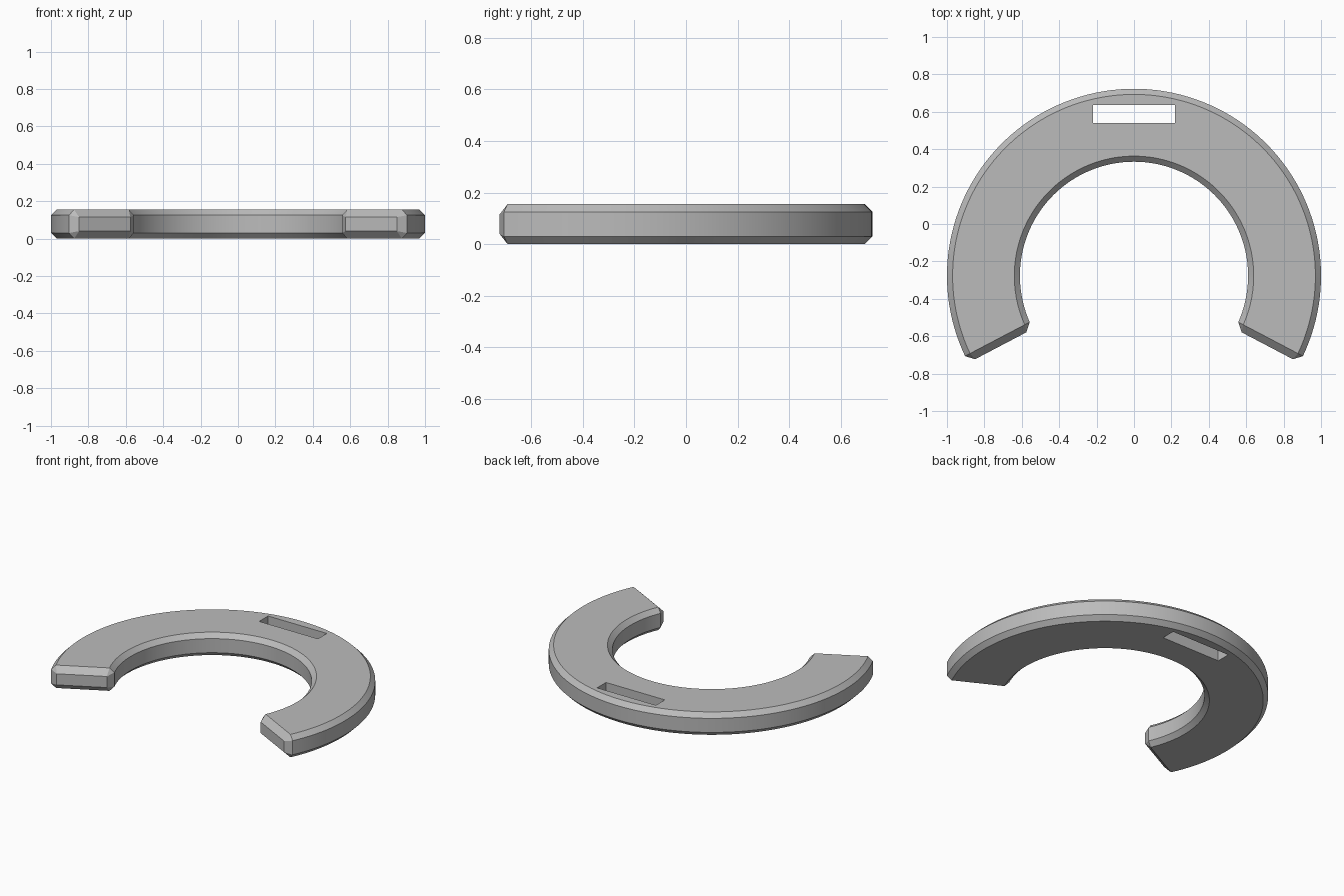
import bpy, bmesh
from math import asin, sin, cos, pi, radians
from mathutils import Vector

cube = bpy.data.objects.get("Cube")
if cube:
    bpy.data.objects.remove(cube, do_unlink=True)

CENTRE_Y = -0.277
HEIGHT = 0.155
R_IN, R_OUT = 0.61, 1.0
EDGE = 0.03            # chamfer along the arc
TIP = 0.04             # chamfer around the two ends
END_ANGLE = radians(27.7)
SEGMENTS = 96

grey = bpy.data.materials.new("grey")
grey.use_nodes = True
colour = (0.5, 0.5, 0.5, 1)
grey.diffuse_color = colour
grey.node_tree.nodes["Principled BSDF"].inputs["Base Color"].default_value = colour


def make_object(name, bm):
    bmesh.ops.recalc_face_normals(bm, faces=bm.faces)
    mesh = bpy.data.meshes.new(name)
    bm.to_mesh(mesh)
    bm.free()
    mesh.materials.append(grey)
    ob = bpy.data.objects.new(name, mesh)
    bpy.context.collection.objects.link(ob)
    return ob


def polar(r, angle, z):
    return Vector((r * cos(angle), CENTRE_Y + r * sin(angle), z))


def section():
    """Chamfered rectangle as (radius, height), two points per corner."""
    lo, hi = EDGE, HEIGHT - EDGE
    return [(R_IN, lo), (R_IN + EDGE, 0), (R_OUT - EDGE, 0), (R_OUT, lo),
            (R_OUT, hi), (R_OUT - EDGE, HEIGHT), (R_IN + EDGE, HEIGHT), (R_IN, hi)]


# Open ring: sweep the section, stopping short of the end planes
bm = bmesh.new()
rings = []
for i in range(SEGMENTS + 1):
    ring = []
    for r, z in section():
        start = -END_ANGLE + asin(TIP / r)
        angle = start + (pi - 2 * start) * i / SEGMENTS
        ring.append(bm.verts.new(polar(r, angle, z)))
    rings.append(ring)
for a, b in zip(rings, rings[1:]):
    for j in range(8):
        k = (j + 1) % 8
        bm.faces.new((a[j], a[k], b[k], b[j]))

# Chamfered ends: close each section down to a smaller flat rectangle
tip_in, tip_out = R_IN + TIP, R_OUT - TIP
tip_corners = [(tip_in, TIP), (tip_out, TIP),
               (tip_out, HEIGHT - TIP), (tip_in, HEIGHT - TIP)]
for ring, angle in ((rings[0], -END_ANGLE), (rings[-1], pi + END_ANGLE)):
    cap = [bm.verts.new(polar(r, angle, z)) for r, z in tip_corners]
    bm.faces.new(cap)
    for k in range(4):
        n = (k + 1) % 4
        bm.faces.new((ring[2 * k], ring[2 * k + 1], cap[k]))
        bm.faces.new((ring[2 * k + 1], ring[2 * n], cap[n], cap[k]))
body = make_object("open_ring", bm)

# Rectangular slot through the back of the ring
bm = bmesh.new()
bmesh.ops.create_cube(bm, size=1)
bmesh.ops.scale(bm, vec=(0.44, 0.095, 1), verts=bm.verts)
bmesh.ops.translate(bm, vec=(0, 0.588, 0), verts=bm.verts)
cutter = make_object("slot_cutter", bm)
cutter.hide_render = True

cut = body.modifiers.new("slot", 'BOOLEAN')
cut.operation = 'DIFFERENCE'
cut.solver = 'EXACT'
cut.object = cutter
bpy.ops.object.select_all(action='DESELECT')
bpy.context.view_layer.objects.active = body
body.select_set(True)
bpy.ops.object.modifier_apply(modifier=cut.name)
bpy.data.objects.remove(cutter, do_unlink=True)

# Smooth curved walls, crisp chamfers
bpy.ops.object.shade_smooth_by_angle(angle=radians(20))
